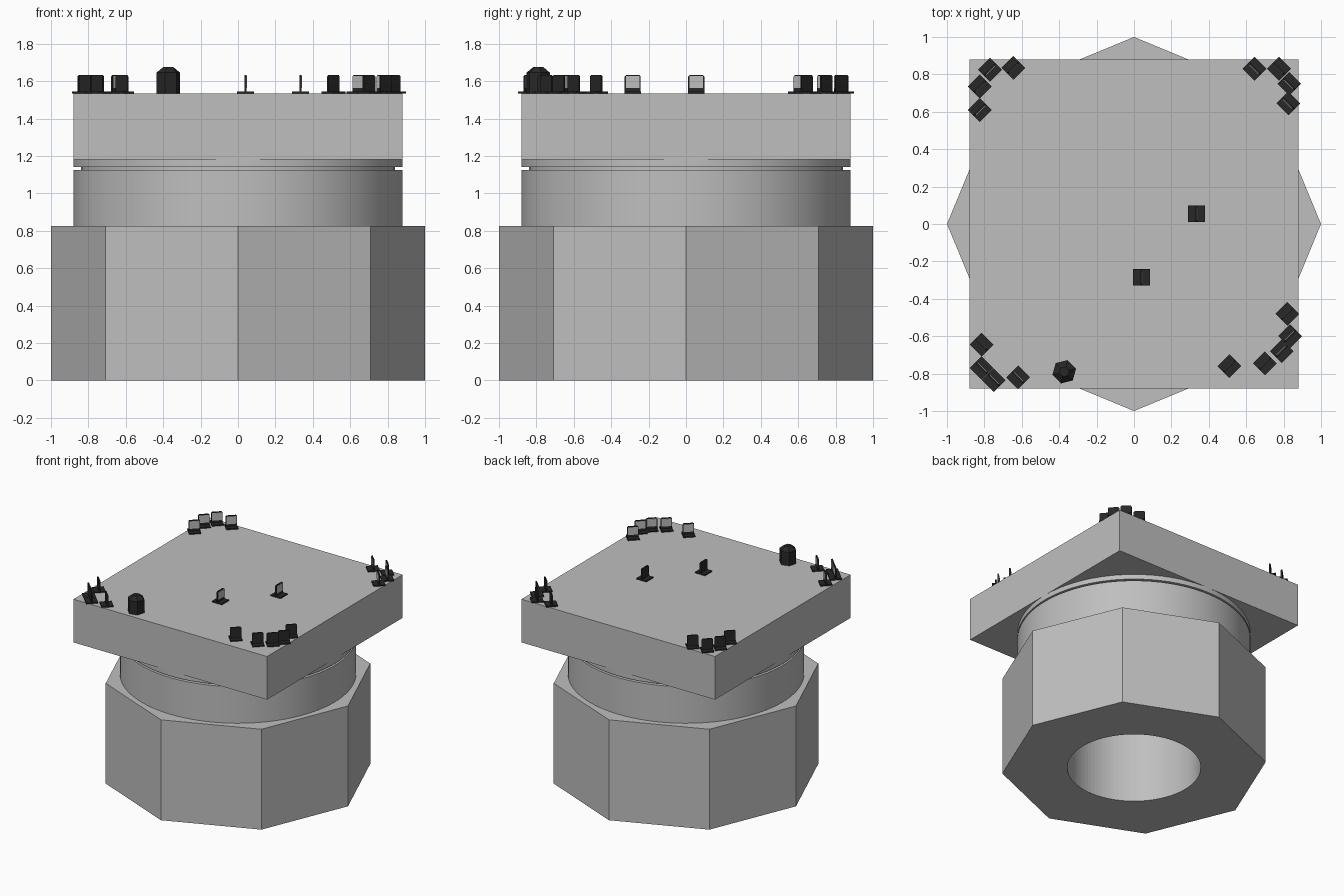
import bpy, bmesh, math
from mathutils import Matrix

if "Cube" in bpy.data.objects:
    bpy.data.objects.remove(bpy.data.objects["Cube"])


def material(name, v):
    m = bpy.data.materials.new(name)
    m.diffuse_color = (v, v, v, 1)
    m.use_nodes = True
    m.node_tree.nodes["Principled BSDF"].inputs["Base Color"].default_value = m.diffuse_color
    return m


GREY = material("light grey", 0.52)
DARK = material("charcoal", 0.02)


def finish(bm, name, mats):
    bmesh.ops.recalc_face_normals(bm, faces=bm.faces)
    me = bpy.data.meshes.new(name)
    bm.to_mesh(me)
    bm.free()
    for m in mats:
        me.materials.append(m)
    ob = bpy.data.objects.new(name, me)
    bpy.context.collection.objects.link(ob)
    return ob


def box(bm, size, centre, mat=0):
    mtx = Matrix.Translation(centre) @ Matrix.Diagonal((*size, 1))
    vs = bmesh.ops.create_cube(bm, size=1, matrix=mtx)["verts"]
    for f in {f for v in vs for f in v.link_faces}:
        f.material_index = mat


def lathe(name, profile, n, mat, turn=0.0):
    """Stack of rings (radius, z), capped at both ends."""
    bm = bmesh.new()
    rings = []
    for r, z in profile:
        rings.append([bm.verts.new((r * math.cos(turn + 2 * math.pi * i / n),
                                    r * math.sin(turn + 2 * math.pi * i / n), z))
                      for i in range(n)])
    for a, b in zip(rings, rings[1:]):
        for i in range(n):
            j = (i + 1) % n
            bm.faces.new((a[i], a[j], b[j], b[i]))
    bm.faces.new(rings[0][::-1])
    bm.faces.new(rings[-1])
    return finish(bm, name, [mat])


def smooth(ob):
    bpy.ops.object.select_all(action='DESELECT')
    bpy.context.view_layer.objects.active = ob
    ob.select_set(True)
    bpy.ops.object.shade_smooth_by_angle(angle=math.radians(30))


# octagonal base with a round bore
base = lathe("octagonal_base", [(1, 0), (1, 0.825)], 8, GREY)
cutter = lathe("bore_cutter", [(0.505, -0.2), (0.505, 1.0)], 96, GREY)
cutter.hide_render = True
cutter.hide_set(True)
cut = base.modifiers.new("bore", 'BOOLEAN')
cut.operation = 'DIFFERENCE'
cut.solver = 'EXACT'
cut.object = cutter
smooth(base)

# round neck with a narrow groove near the top
neck = lathe("grooved_neck", [(0.88, 0.825), (0.88, 1.126), (0.84, 1.126),
                              (0.84, 1.14), (0.88, 1.14), (0.88, 1.182)], 96, GREY)
smooth(neck)

# square deck
TOP = 1.535
bm = bmesh.new()
box(bm, (1.76, 1.76, TOP - 1.18), (0, 0, (TOP + 1.18) / 2))
finish(bm, "square_deck", [GREY])


# console: foot plate, upright panel with clipped corners, pale screen on one side
def console(x, y, angle):
    bm = bmesh.new()
    box(bm, (0.09, 0.09, 0.01), (0, 0, 0.005))
    w, h, c = 0.043, 0.097, 0.008
    outline = [(-w, 0.01), (w, 0.01), (w, h - c), (w - c, h), (c - w, h), (-w, h - c)]
    face = bm.faces.new([bm.verts.new((-0.005, a, b)) for a, b in outline])
    ext = bmesh.ops.extrude_face_region(bm, geom=[face], use_keep_orig=True)["geom"]
    bmesh.ops.translate(bm, vec=(0.01, 0, 0),
                        verts=[v for v in ext if isinstance(v, bmesh.types.BMVert)])
    box(bm, (0.003, 0.074, 0.062), (0.0062, 0, 0.06), 1)
    ob = finish(bm, "console", [DARK, GREY])
    ob.location = (x, y, TOP)
    ob.rotation_euler.z = math.radians(angle)


# consoles in the corners face the middle, the two in the middle face right
spots = {
    135: [(0.82, -0.48), (0.835, -0.60), (0.79, -0.68), (0.70, -0.745), (0.51, -0.76)],
    45: [(-0.815, -0.645), (-0.815, -0.77), (-0.75, -0.835), (-0.62, -0.82)],
    -45: [(-0.77, 0.825), (-0.645, 0.835), (-0.825, 0.735), (-0.825, 0.61)],
    -135: [(0.645, 0.83), (0.775, 0.83), (0.83, 0.75), (0.825, 0.645)],
    0: [(0.04, -0.285), (0.335, 0.055)],
}
for angle, places in spots.items():
    for x, y in places:
        console(x, y, angle)

# taller pod with a tapered top
pod = lathe("tapered_pod", [(0.065, 0), (0.065, 0.11), (0.028, 0.14)], 6, DARK, 0.25)
pod.location = (-0.373, -0.79, TOP)
